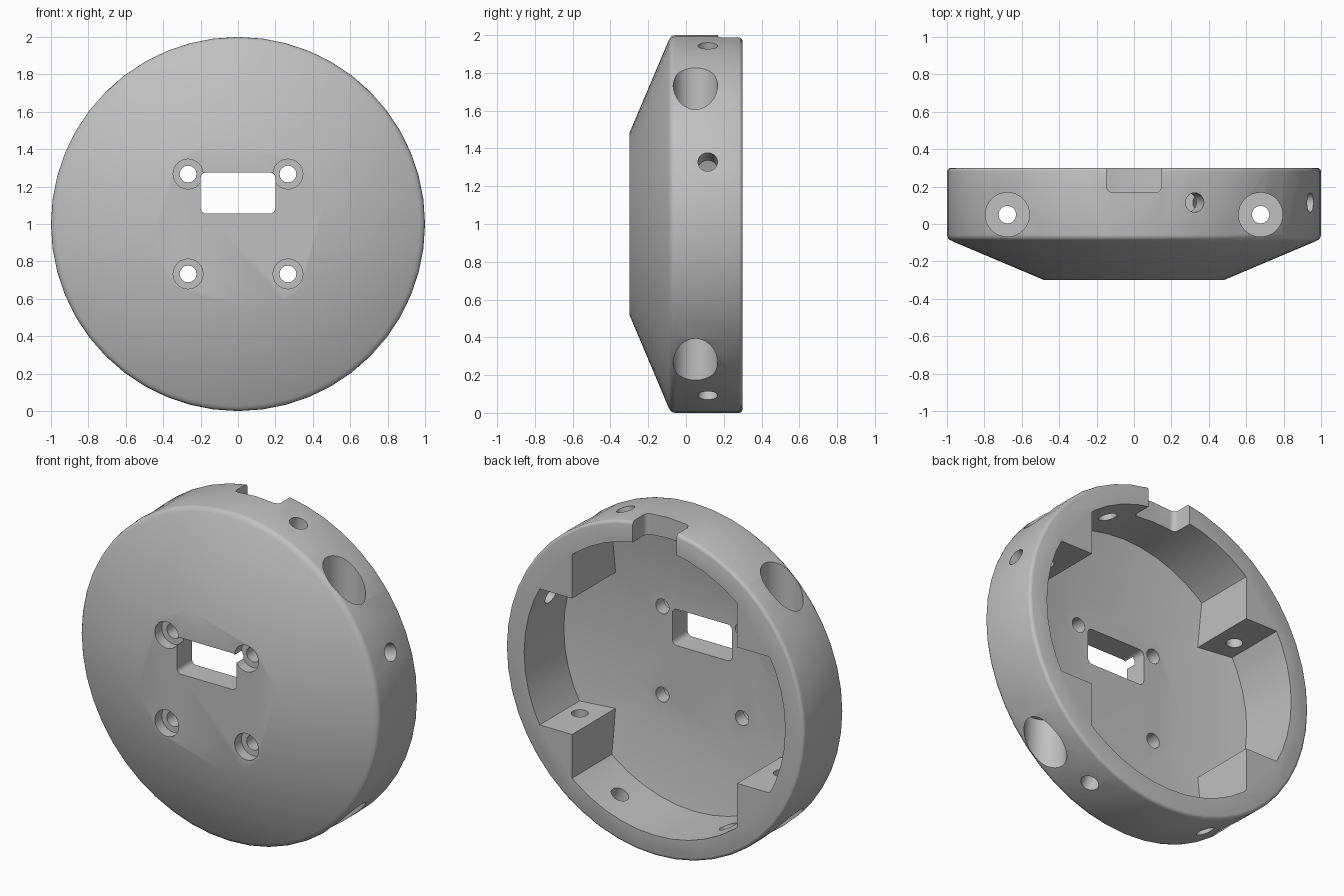
import bpy, bmesh, math
from mathutils import Matrix, Vector

if "Cube" in bpy.data.objects:
    bpy.data.objects.remove(bpy.data.objects["Cube"])

grey = bpy.data.materials.new("light grey")
grey.use_nodes = True
COLOUR = (0.53, 0.53, 0.53, 1)
grey.diffuse_color = COLOUR
grey.node_tree.nodes["Principled BSDF"].inputs["Base Color"].default_value = COLOUR

CENTRE = Vector((0, 0, 1))


def make_object(name, bm):
    bmesh.ops.recalc_face_normals(bm, faces=bm.faces)
    mesh = bpy.data.meshes.new(name)
    bm.to_mesh(mesh)
    bm.free()
    mesh.materials.append(grey)
    ob = bpy.data.objects.new(name, mesh)
    bpy.context.collection.objects.link(ob)
    return ob


def lathe(name, profile, sides):
    """Solid of revolution about the y axis through the disc centre; profile is (radius, y)."""
    bm = bmesh.new()
    rings = [[bm.verts.new((r * math.cos(a), y, 1 + r * math.sin(a)))
              for a in (math.tau * i / sides for i in range(sides))] for r, y in profile]
    for lo, hi in zip(rings, rings[1:]):
        for i in range(sides):
            j = (i + 1) % sides
            bm.faces.new((lo[i], lo[j], hi[j], hi[i]))
    bm.faces.new(rings[0])
    bm.faces.new(rings[-1])
    return make_object(name, bm)


def rod(name, start, end, radius, sides=24):
    """Cylinder between two points."""
    start, end = Vector(start), Vector(end)
    axis = end - start
    turn = axis.to_track_quat('Z', 'Y').to_matrix().to_4x4()
    bm = bmesh.new()
    bmesh.ops.create_cone(bm, cap_ends=True, segments=sides, radius1=radius, radius2=radius,
                          depth=axis.length, matrix=Matrix.Translation((start + end) / 2) @ turn)
    return make_object(name, bm)


def box(name, low, high, round_axis=None, radius=0.03):
    """Box between two corners, optionally rounded on the edges along one axis."""
    low, high = Vector(low), Vector(high)
    size = high - low
    bm = bmesh.new()
    bmesh.ops.create_cube(bm, size=1, matrix=Matrix.Translation((low + high) / 2)
                          @ Matrix.Diagonal((*size, 1)))
    if round_axis is not None:
        edges = [e for e in bm.edges
                 if abs((e.verts[0].co - e.verts[1].co)[round_axis]) > 1e-4]
        bmesh.ops.bevel(bm, geom=edges, offset=radius, segments=4, profile=0.5, affect='EDGES')
    return make_object(name, bm)


def cut(target, tool):
    """Subtract the tool from the target and discard it."""
    mod = target.modifiers.new("cut", 'BOOLEAN')
    mod.operation, mod.solver, mod.object = 'DIFFERENCE', 'EXACT', tool
    bpy.context.view_layer.objects.active = target
    bpy.ops.object.modifier_apply(modifier=mod.name)
    bpy.data.objects.remove(tool)


# Outer shell: flat nose, conical front, straight rim with rounded edges
housing = lathe("round_housing", [
    (0.48, -0.3), (0.972, -0.092), (0.988, -0.083), (0.997, -0.072), (1.0, -0.058),
    (1.0, 0.28), (0.997, 0.29), (0.99, 0.297), (0.98, 0.3)], 48)

# Hollow back, leaving four square-cornered screw blocks
cavity = lathe("cavity", [(0.48, -0.155), (0.875, -0.08), (0.875, 0.4)], 48)
for sx in (-1, 1):
    for sz in (-1, 1):
        xs, zs = sorted((sx * 0.553, sx * 1.1)), sorted((1 + sz * 0.412, 1 + sz * 1.1))
        cut(cavity, box("block", (xs[0], -0.5, zs[0]), (xs[1], 0.6, zs[1])))
cut(housing, cavity)

# Window in the nose and notch in the top of the rim
cut(housing, box("window", (-0.2, -0.5, 1.055), (0.2, 0.0, 1.275), 1))
cut(housing, box("notch", (-0.147, 0.17, 1.7), (0.147, 0.5, 2.2), 2))

for sx in (-1, 1):
    for sz in (-1, 1):
        # Counterbored nose screw holes
        x, z = sx * 0.267, 1 + sz * 0.267
        cut(housing, rod("nose_hole", (x, -0.5, z), (x, 0.0, z), 0.045, 16))
        cut(housing, rod("nose_counterbore", (x, -0.5, z), (x, -0.235, z), 0.08))
        # Counterbored vertical screw holes through the blocks
        x = sx * 0.677
        cut(housing, rod("block_hole", (x, 0.05, 1 + sz * 0.3), (x, 0.05, 1 + sz * 1.2), 0.047, 16))
        cut(housing, rod("block_counterbore", (x, 0.05, 1 + sz * 0.51),
                         (x, 0.05, 1 + sz * 1.2), 0.118, 32))

# Radial holes through the rim
for degrees in (19.2, 71, -65.5, -114.5):
    a = math.radians(degrees)
    out = Vector((math.cos(a), 0, math.sin(a)))
    base = CENTRE + Vector((0, 0.115, 0))
    cut(housing, rod("rim_hole", base + out * 0.78, base + out * 1.2, 0.052, 20))

# Smooth curved walls, sharp edges kept
bpy.ops.object.select_all(action='DESELECT')
housing.select_set(True)
bpy.context.view_layer.objects.active = housing
bpy.ops.object.shade_smooth_by_angle(angle=math.radians(32))
